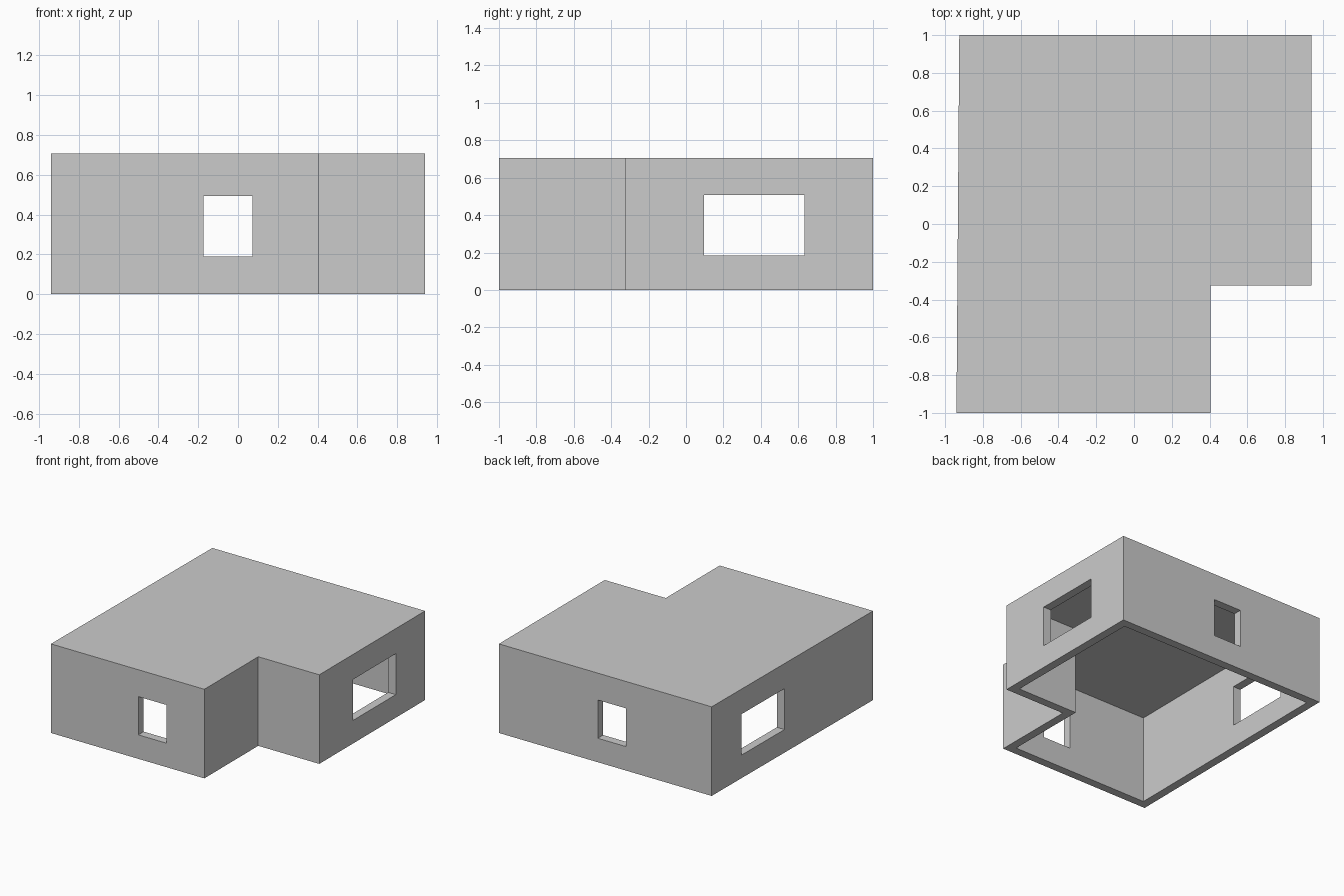
import bpy
import bmesh
from mathutils import Vector

if "Cube" in bpy.data.objects:
    bpy.data.objects.remove(bpy.data.objects["Cube"])

HEIGHT = 0.706
WALL = 0.067
ROOF = 0.004
# L-shaped plan, counter-clockwise
PLAN = [(-0.94, -1), (0.405, -1), (0.405, -0.325),
        (0.94, -0.325), (0.94, 1), (-0.925, 1)]

plaster = bpy.data.materials.new("plaster_grey")
plaster.use_nodes = True
grey = (0.6, 0.6, 0.6, 1)
plaster.diffuse_color = grey
plaster.node_tree.nodes["Principled BSDF"].inputs["Base Color"].default_value = grey


def prism(name, outline, bottom, top):
    """Extrude a flat outline between two heights."""
    bm = bmesh.new()
    face = bm.faces.new([bm.verts.new((x, y, bottom)) for x, y in outline])
    out = bmesh.ops.extrude_face_region(bm, geom=[face])
    moved = [v for v in out["geom"] if isinstance(v, bmesh.types.BMVert)]
    bmesh.ops.translate(bm, verts=moved, vec=(0, 0, top - bottom))
    bmesh.ops.recalc_face_normals(bm, faces=bm.faces)
    mesh = bpy.data.meshes.new(name)
    bm.to_mesh(mesh)
    bm.free()
    mesh.materials.append(plaster)
    obj = bpy.data.objects.new(name, mesh)
    bpy.context.collection.objects.link(obj)
    return obj


def inset(outline, distance):
    """Move every side of the outline inwards by the wall thickness."""
    result = []
    for i, corner in enumerate(outline):
        here = Vector(corner)
        a = (here - Vector(outline[i - 1])).normalized()
        b = (Vector(outline[(i + 1) % len(outline)]) - here).normalized()
        shift = (b - a) * distance / a.cross(b)
        result.append(tuple(here + shift))
    return result


def box(name, x0, x1, y0, y1, z0, z1):
    return prism(name, [(x0, y0), (x1, y0), (x1, y1), (x0, y1)], z0, z1)


# Walls and flat roof in one shell, open underneath
shell = prism("house_shell", PLAN, 0, HEIGHT)

# Room space, then openings through front and back, left and right walls
cutters = [
    prism("room_cutter", inset(PLAN, WALL), -0.2, HEIGHT - ROOF),
    box("front_back_window_cutter", -0.173, 0.073, -1.2, 1.2, 0.19, 0.493),
    box("side_window_cutter", -1.2, 1.2, 0.097, 0.633, 0.183, 0.507),
]
for cutter in cutters:
    cutter.hide_render = True
    cut = shell.modifiers.new(cutter.name, "BOOLEAN")
    cut.operation = "DIFFERENCE"
    cut.solver = "EXACT"
    cut.object = cutter

bpy.context.view_layer.objects.active = shell
for cutter in cutters:
    bpy.ops.object.modifier_apply(modifier=cutter.name)
    bpy.data.objects.remove(cutter)
